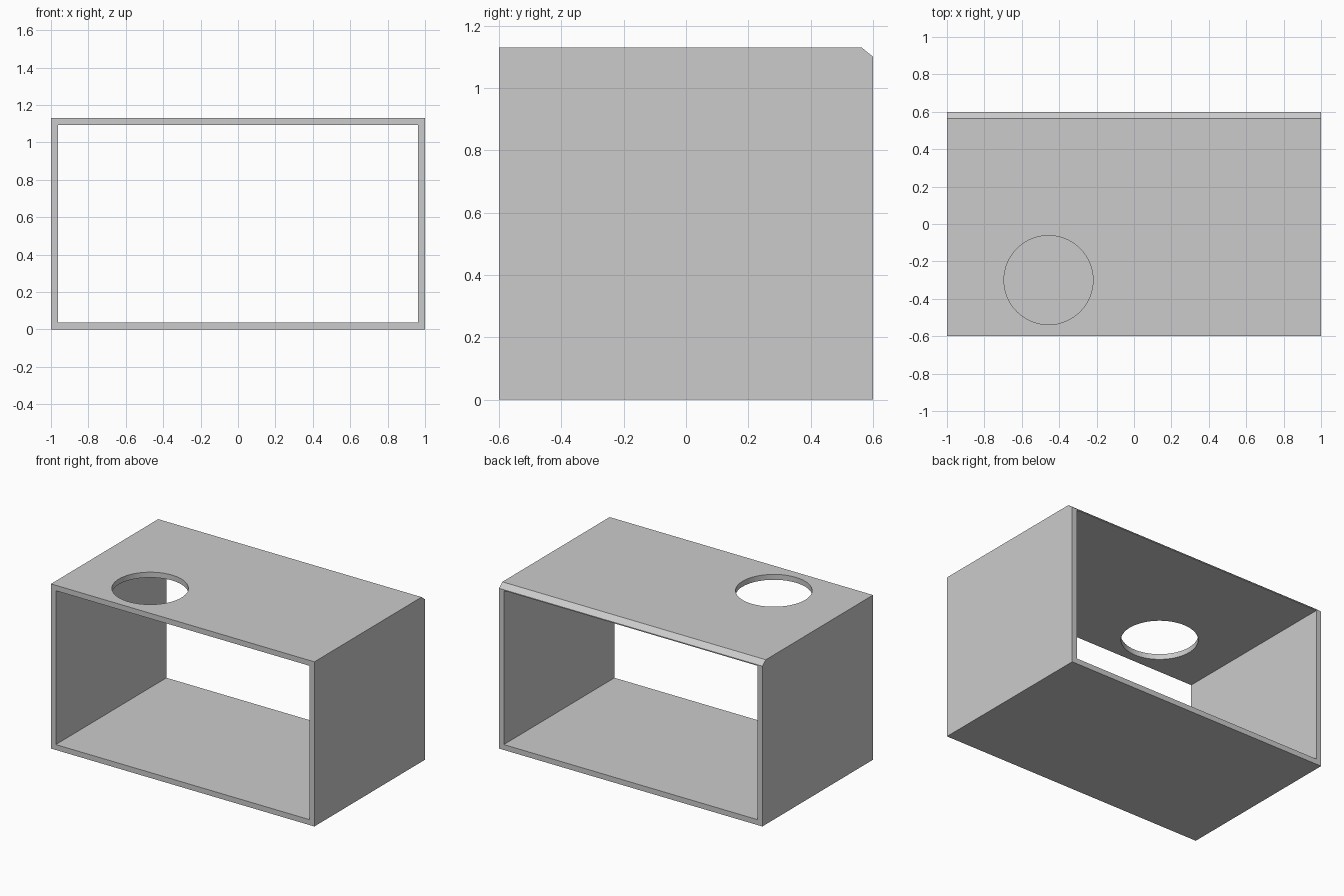
import bpy, bmesh
from mathutils import Matrix

if "Cube" in bpy.data.objects:
    bpy.data.objects.remove(bpy.data.objects["Cube"], do_unlink=True)

WIDTH, DEPTH, HEIGHT, WALL = 2.0, 1.2, 1.13, 0.037
HOLE_X, HOLE_Y, HOLE_R = -0.457, -0.3, 0.238

grey = bpy.data.materials.new("plain grey")
grey.use_nodes = True
grey.diffuse_color = (0.6, 0.6, 0.6, 1)
grey.node_tree.nodes["Principled BSDF"].inputs["Base Color"].default_value = grey.diffuse_color


def make_object(name, bm):
    bmesh.ops.recalc_face_normals(bm, faces=bm.faces)
    mesh = bpy.data.meshes.new(name)
    bm.to_mesh(mesh)
    bm.free()
    mesh.materials.append(grey)
    obj = bpy.data.objects.new(name, mesh)
    bpy.context.collection.objects.link(obj)
    return obj


def cut(target, cutter):
    cutter.hide_render = True
    cutter.hide_set(True)
    cutter.display_type = 'WIRE'
    mod = target.modifiers.new(cutter.name, 'BOOLEAN')
    mod.operation = 'DIFFERENCE'
    mod.solver = 'EXACT'
    mod.object = cutter
    bpy.context.view_layer.objects.active = target
    bpy.ops.object.modifier_apply(modifier=mod.name)
    bpy.data.objects.remove(cutter, do_unlink=True)


# Box shell: side profile with a bevelled top back edge, extruded across the width
back = DEPTH / 2
profile = [(-back, 0), (back, 0), (back, HEIGHT - 0.03),
           (back - 0.037, HEIGHT), (-back, HEIGHT)]
bm = bmesh.new()
side = bm.faces.new([bm.verts.new((-WIDTH / 2, y, z)) for y, z in profile])
swept = bmesh.ops.extrude_face_region(bm, geom=[side])["geom"]
bmesh.ops.translate(bm, vec=(WIDTH, 0, 0),
                    verts=[v for v in swept if isinstance(v, bmesh.types.BMVert)])
box = make_object("box_shell", bm)

# Opening that runs right through from front to back
bm = bmesh.new()
size = (WIDTH - 2 * WALL, DEPTH + 0.4, HEIGHT - 2 * WALL, 1)
bmesh.ops.create_cube(bm, size=1, matrix=Matrix.Translation((0, 0, HEIGHT / 2)) @ Matrix.Diagonal(size))
cut(box, make_object("opening_cutter", bm))

# Round hole in the top panel
bm = bmesh.new()
bmesh.ops.create_cone(bm, cap_ends=True, segments=96, radius1=HOLE_R, radius2=HOLE_R,
                      depth=0.4, matrix=Matrix.Translation((HOLE_X, HOLE_Y, HEIGHT)))
cut(box, make_object("hole_cutter", bm))

# Smooth hole wall, crisp panel edges
bpy.ops.object.select_all(action='DESELECT')
box.select_set(True)
bpy.context.view_layer.objects.active = box
bpy.ops.object.shade_smooth_by_angle(angle=0.5)
